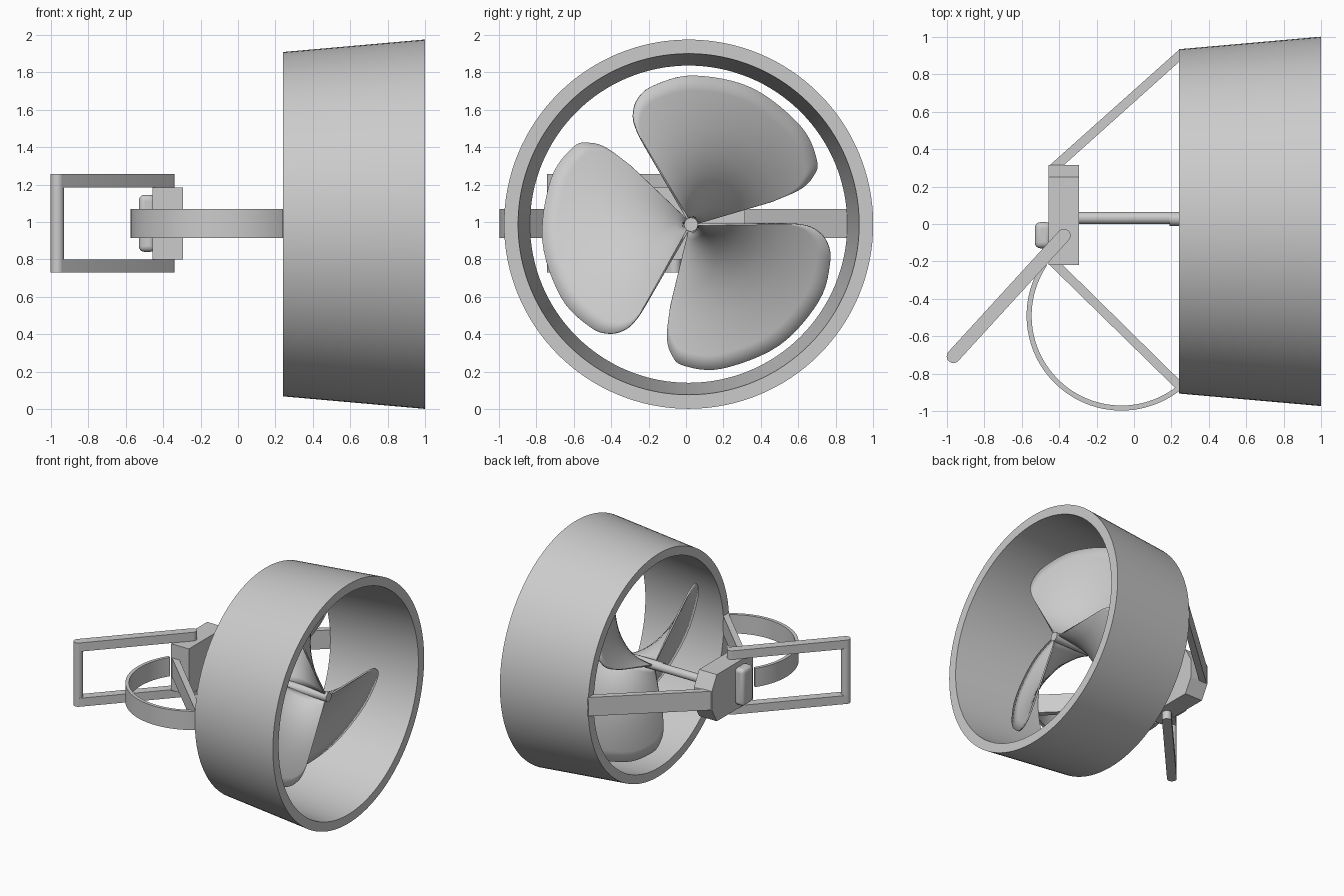
import bpy, bmesh, math
from mathutils import Vector

if "Cube" in bpy.data.objects:
    bpy.data.objects.remove(bpy.data.objects["Cube"])

CY, CZ = 0.014, 0.988          # duct axis
HY, HZ = 0.027, 0.986          # shaft axis


def finish(name, bm, smooth=True):
    bmesh.ops.remove_doubles(bm, verts=bm.verts, dist=1e-5)
    bmesh.ops.recalc_face_normals(bm, faces=bm.faces)
    me = bpy.data.meshes.new(name)
    bm.to_mesh(me)
    bm.free()
    ob = bpy.data.objects.new(name, me)
    bpy.context.collection.objects.link(ob)
    if smooth:
        bpy.ops.object.select_all(action='DESELECT')
        ob.select_set(True)
        bpy.context.view_layer.objects.active = ob
        bpy.ops.object.shade_smooth_by_angle(angle=math.radians(35))
    return ob


def prism(name, base, offset, smooth=True):
    """Extrude a polygon of 3D points along offset."""
    bm = bmesh.new()
    face = bm.faces.new([bm.verts.new(p) for p in base])
    ext = bmesh.ops.extrude_face_region(bm, geom=[face], use_keep_orig=True)
    verts = [g for g in ext['geom'] if isinstance(g, bmesh.types.BMVert)]
    bmesh.ops.translate(bm, verts=verts, vec=offset)
    return finish(name, bm, smooth)


def plan_prism(name, pts, z0, z1, smooth=True):
    return prism(name, [(x, y, z0) for x, y in pts], (0, 0, z1 - z0), smooth)


def lathe_x(name, profile, cy, cz, n, closed=False):
    """Revolve (x, radius) points about an x-parallel axis."""
    bm = bmesh.new()
    rings = [[bm.verts.new((x, cy + r * math.cos(2 * math.pi * k / n), cz + r * math.sin(2 * math.pi * k / n)))
              for k in range(n)] for x, r in profile]
    pairs = list(zip(rings, rings[1:])) + ([(rings[-1], rings[0])] if closed else [])
    for a, b in pairs:
        for k in range(n):
            j = (k + 1) % n
            bm.faces.new((a[k], a[j], b[j], b[k]))
    if not closed:
        bm.faces.new(rings[0])
        bm.faces.new(rings[-1])
    return finish(name, bm)


def smooth_path(pts, n):
    """Catmull-Rom through open 2D points."""
    v = [Vector(p) for p in pts]
    v = [2 * v[0] - v[1]] + v + [2 * v[-1] - v[-2]]
    out = []
    for a, b, c, d in zip(v, v[1:], v[2:], v[3:]):
        for i in range(n):
            t = i / n
            out.append(0.5 * (2 * b + (c - a) * t + (2 * a - 5 * b + 4 * c - d) * t * t
                              + (3 * b - a - 3 * c + d) * t ** 3))
    return out + [v[-2]]


# flared duct
lathe_x("duct", [(0.24, 0.92), (1.0, 0.987), (1.0, 0.912), (0.24, 0.848)], CY, CZ, 128, True)

# drive shaft and propeller hub
lathe_x("drive_shaft", [(-0.32, 0.033), (0.25, 0.033)], HY + 0.005, HZ, 32)
lathe_x("propeller_hub", [(0.19, 0.037), (0.81, 0.037)], HY, HZ, 32)

# three helical blades: polar outline (degrees, radius), depth follows the angle
outline = [(16, 0.45), (18, 0.61), (21.5, 0.7), (27, 0.755), (42, 0.788), (66, 0.8), (89, 0.797),
           (105, 0.77), (113, 0.73), (118, 0.66), (120, 0.58), (120.5, 0.5)]
edge = smooth_path([(r * math.cos(math.radians(a)), r * math.sin(math.radians(a))) for a, r in outline], 6)
for b in range(3):
    turn = math.radians(120 * b)
    bm = bmesh.new()
    grid = []
    for p in edge:
        ang = math.atan2(p.y, p.x)
        x = 0.27 + 0.52 * (math.degrees(ang) - 16) / 104.5
        grid.append([bm.verts.new((x, HY + p.length * s * math.cos(ang + turn),
                                   HZ + p.length * s * math.sin(ang + turn)))
                     for s in (0.03, 0.1, 0.2, 0.35, 0.5, 0.65, 0.8, 0.9, 1)])
    for g, h in zip(grid, grid[1:]):
        for i in range(len(g) - 1):
            bm.faces.new((g[i], h[i], h[i + 1], g[i + 1]))
    blade = finish(f"blade_{b + 1}", bm)
    mod = blade.modifiers.new("thickness", 'SOLIDIFY')
    mod.thickness = 0.012
    mod.offset = 0

# gearbox with a tapered end
gear = [(-0.22, 0.80), (0.25, 0.80), (0.315, 0.915), (0.315, 1.07), (0.25, 1.185), (-0.22, 1.185)]
prism("gearbox", [(-0.457, y, z) for y, z in gear], (0.162, 0, 0), False)

# rounded pad on the gearbox face
pad = plan_prism("gearbox_pad", [(-0.53, -0.13), (-0.44, -0.13), (-0.44, 0.01), (-0.53, 0.01)], 0.84, 1.145)
bev = pad.modifiers.new("round", 'BEVEL')
bev.width = 0.03
bev.segments = 4

# struts to the duct
Z0, Z1 = 0.915, 1.07
plan_prism("strut_back", [(-0.455, 0.31), (-0.38, 0.31), (0.245, 0.87), (0.245, 0.935)], Z0, Z1, False)
plan_prism("strut_front", [(-0.455, -0.215), (-0.385, -0.215), (0.245, -0.835), (0.245, -0.9)], Z0, Z1, False)

# curved guard strap
arc = [math.radians(146 + (308 - 146) * i / 48) for i in range(49)]
ring = [(-0.067 + 0.507 * math.cos(a), -0.49 + 0.507 * math.sin(a)) for a in arc]
ring += [(-0.067 + 0.48 * math.cos(a), -0.49 + 0.48 * math.sin(a)) for a in reversed(arc)]
plan_prism("guard_strap", ring, Z0, Z1)

# handle: two round-ended arms and a round grip
p0, p1, r = Vector((-0.375, -0.062)), Vector((-0.965, -0.707)), 0.036
d = math.atan2(p0.y - p1.y, p0.x - p1.x)
capsule = []
for c, start in ((p0, d - math.pi / 2), (p1, d + math.pi / 2)):
    for i in range(13):
        a = start + math.pi * i / 12
        capsule.append((c.x + r * math.cos(a), c.y + r * math.sin(a)))
plan_prism("handle_arm_lower", capsule, 0.73, 0.80)
plan_prism("handle_arm_upper", capsule, 1.185, 1.257)
grip = [(p1.x + r * math.cos(math.tau * i / 24), p1.y + r * math.sin(math.tau * i / 24)) for i in range(24)]
plan_prism("handle_grip", grip, 0.73, 1.257)
